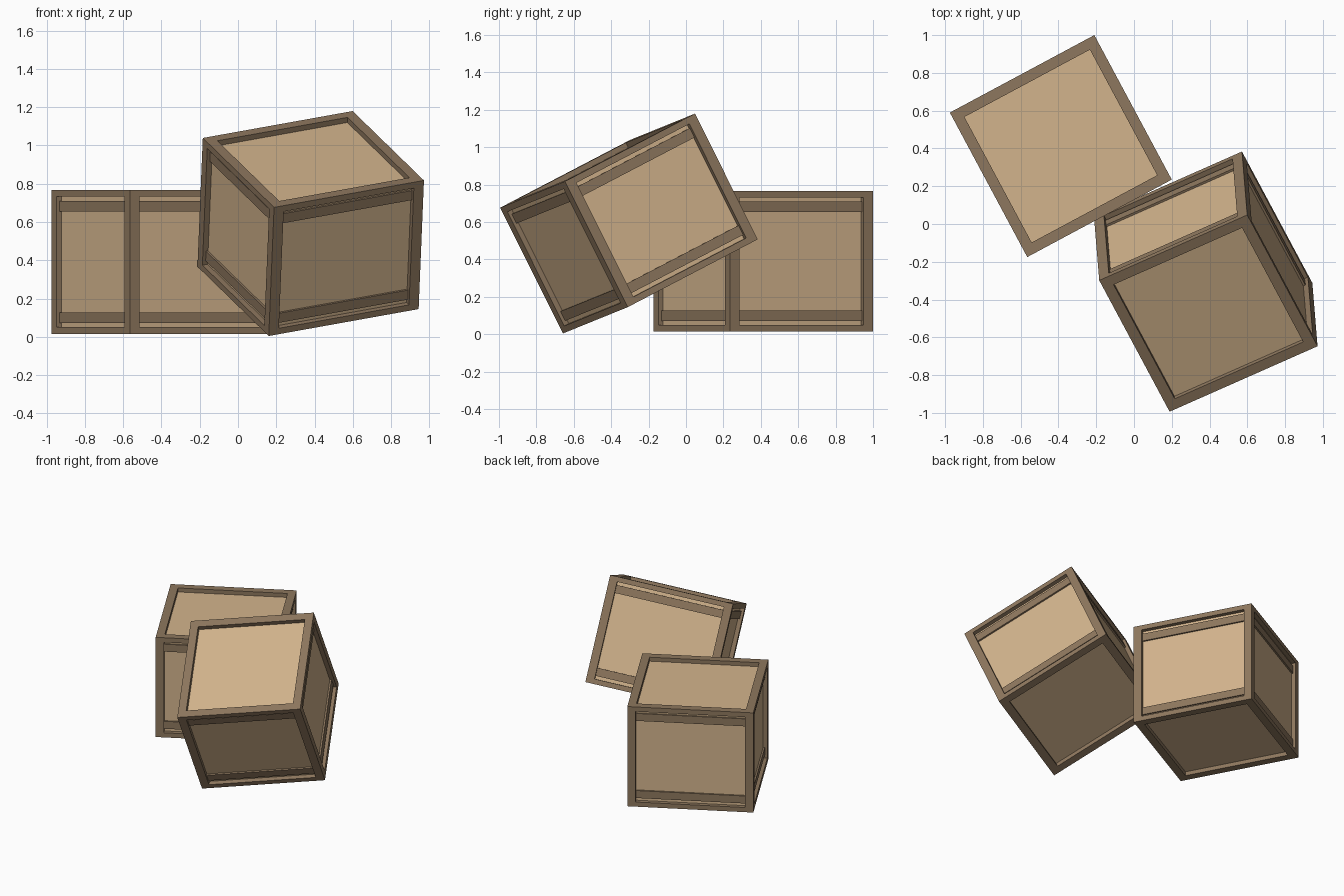
import bpy, bmesh
from mathutils import Matrix, Vector

if "Cube" in bpy.data.objects:
    bpy.data.objects.remove(bpy.data.objects["Cube"])

W, H = 0.868, 0.752          # crate width and height
POST, RIM = 0.057, 0.035     # corner post width, rim bar height
DEPTH = 0.03                 # recess of the panels
A, C = W / 2, H / 2


def material(name, rgb):
    m = bpy.data.materials.new(name)
    m.diffuse_color = (*rgb, 1)
    m.use_nodes = True
    m.node_tree.nodes["Principled BSDF"].inputs["Base Color"].default_value = m.diffuse_color
    return m


FRAME = material("dark_wood", (0.27, 0.185, 0.112))
PANEL = material("light_wood", (0.65, 0.456, 0.265))


def boxes(name, items, mat, world):
    """One object made of axis-aligned boxes given as (centre, size)."""
    bm = bmesh.new()
    for centre, size in items:
        m = Matrix.Translation(centre) @ Matrix.Diagonal((*size, 1))
        bmesh.ops.create_cube(bm, size=1, matrix=m)
    me = bpy.data.meshes.new(name)
    bm.to_mesh(me)
    bm.free()
    me.materials.append(mat)
    ob = bpy.data.objects.new(name, me)
    ob.matrix_world = world
    bpy.context.collection.objects.link(ob)


def crate(name, world):
    p = A - POST / 2
    span = W - 2 * POST
    # corner posts
    posts = [((sx * p, sy * p, 0), (POST, POST, H)) for sx in (-1, 1) for sy in (-1, 1)]
    rims, battens = [], []
    b = A - DEPTH + 0.002    # batten centre, standing 0.012 proud of the panel
    for sz in (-1, 1):
        for s in (-1, 1):
            # top and bottom rim bars
            z = sz * (C - RIM / 2)
            rims.append(((0, s * p, z), (span, POST, RIM)))
            rims.append(((s * p, 0, z), (POST, span, RIM)))
            # side battens near the upper and lower edges
            z = sz * (C - 0.085)
            battens.append(((0, s * b, z), (span, 0.02, 0.056)))
            battens.append(((s * b, 0, z), (0.02, span, 0.056)))
    boxes(name + "_frame", posts + rims, FRAME, world)
    boxes(name + "_battens", battens, FRAME, world)
    # recessed panels
    w = W - 2 * DEPTH
    boxes(name + "_panels", [((0, 0, 0), (w, w, H - 2 * DEPTH))], PANEL, world)


def placement(centre, x_dir, y_dir):
    x = Vector(x_dir).normalized()
    y = Vector(y_dir)
    y = (y - x * y.dot(x)).normalized()
    rot = Matrix((x, y, x.cross(y))).transposed().to_4x4()
    return Matrix.Translation(centre) @ rot


# crate standing flat, turned
crate("upright_crate", placement((-0.3875, 0.4125, 0.391), (0.765, 0.41, 0), (-0.41, 0.765, 0)))
# crate leaning against it
crate("leaning_crate", placement((0.38, -0.305, 0.592), (0.78, 0.345, 0.14), (-0.375, 0.70, 0.365)))
